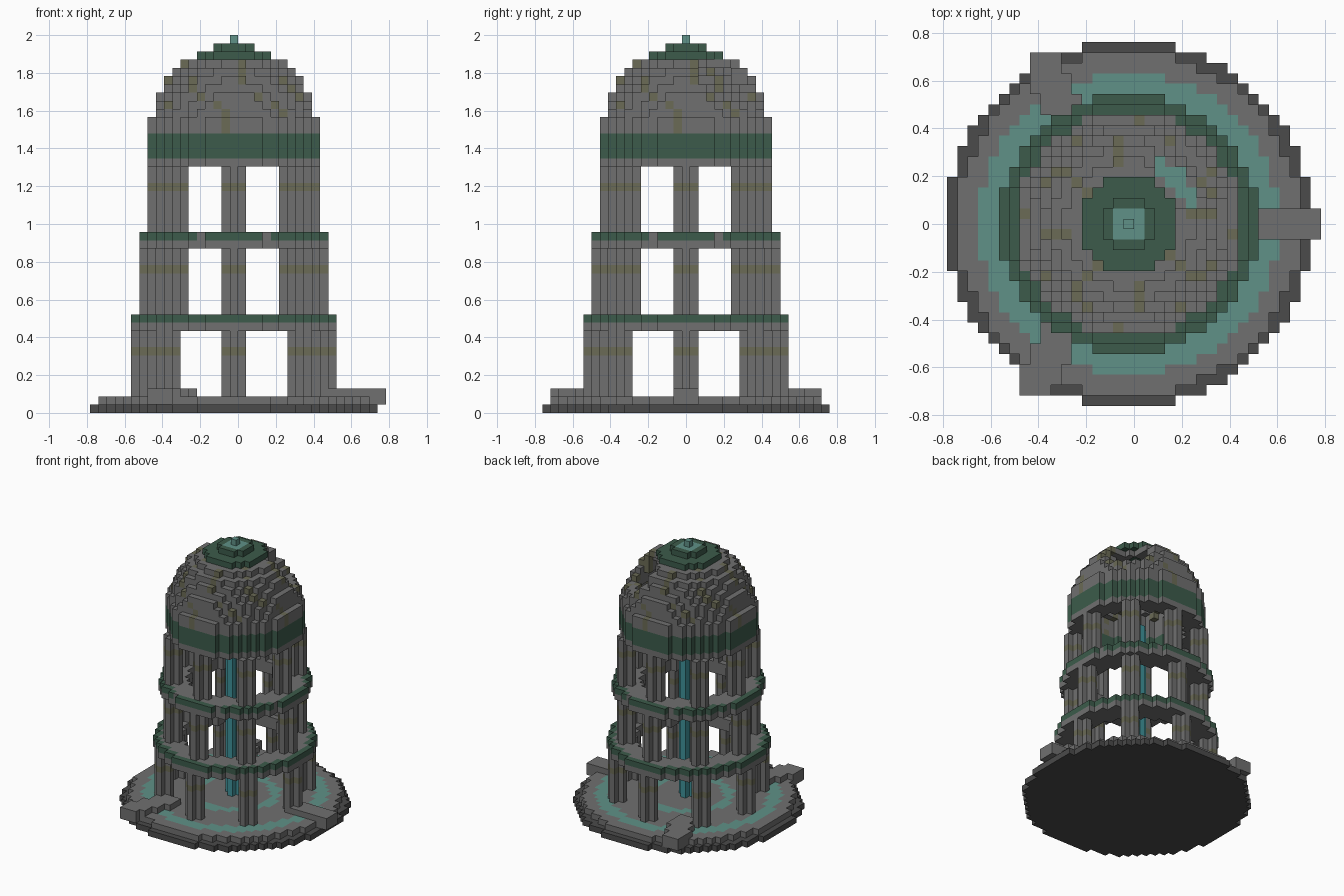
import bpy, bmesh
from math import cos, sin, pi, hypot, atan2
from mathutils import Vector

cube = bpy.data.objects.get("Cube")
if cube:
    bpy.data.objects.remove(cube, do_unlink=True)

S = 2 / 46                      # edge of one block
SHIFT = Vector((-S / 2, 0, 0))  # the tower axis sits half a block to the right side

COLOURS = {
    "stone": (0.162, 0.162, 0.162),
    "dark_stone": (0.070, 0.070, 0.070),
    "moss_green": (0.045, 0.105, 0.070),
    "pale_teal": (0.115, 0.285, 0.245),
    "olive_lichen": (0.147, 0.147, 0.092),
    "deep_teal": (0.050, 0.290, 0.325),
}
MATS = {}
for label, rgb in COLOURS.items():
    m = bpy.data.materials.new(label)
    m.use_nodes = True
    m.diffuse_color = (*rgb, 1)
    m.node_tree.nodes["Principled BSDF"].inputs["Base Color"].default_value = (*rgb, 1)
    MATS[label] = m


def build(name, cells):
    """Make one blocky object from {(i, j, k): colour}, keeping only outer faces."""
    bm = bmesh.new()
    used = sorted(set(cells.values()))
    corners = {}

    def corner(p):
        key = tuple(round(c * 2) for c in p)
        if key not in corners:
            corners[key] = bm.verts.new(p * S + SHIFT)
        return corners[key]

    for cell, colour in cells.items():
        mid = Vector(cell) + Vector((0, 0, 0.5))
        for axis in range(3):
            for sign in (-1, 1):
                step = [0, 0, 0]
                step[axis] = sign
                if tuple(c + d for c, d in zip(cell, step)) in cells:
                    continue
                n = Vector(step) / 2
                u, v = Vector((0, 0, 0)), Vector((0, 0, 0))
                u[(axis + 1) % 3] = 0.5
                v[(axis + 2) % 3] = 0.5 * sign
                face = bm.faces.new([corner(mid + n + o) for o in (-u - v, u - v, u + v, v - u)])
                face.material_index = used.index(colour)
    mesh = bpy.data.meshes.new(name)
    bm.to_mesh(mesh)
    bm.free()
    for colour in used:
        mesh.materials.append(MATS[colour])
    ob = bpy.data.objects.new(name, mesh)
    bpy.context.collection.objects.link(ob)
    return ob


def ring(outer, inner, k, paint):
    """Blocks of one ring layer; paint gives the colour from the radius."""
    n = int(outer) + 1
    return {(i, j, k): paint(hypot(i, j))
            for i in range(-n, n + 1) for j in range(-n, n + 1)
            if inner <= hypot(i, j) <= outer}


PLUS = [(0, 0), (1, 0), (-1, 0), (0, 1), (0, -1)]
SQUARE = [(a, b) for a in (-1, 0, 1) for b in (-1, 0, 1)]

# Round base: dark foundation and paved floor with two teal rings
build("foundation", ring(17.5, 0, 0, lambda r: "dark_stone"))
build("floor", ring(16.5, 0, 1, lambda r: "pale_teal"
      if 12.5 < r <= 14.5 or 5.5 < r <= 7.2 else "stone"))

# Three fallen beams lying outward on the floor
for n, side in enumerate(("left", "back_right", "front_right")):
    a = n * 2 * pi / 3
    cells = {}
    for t in range(12, 18):
        # nudge keeps the half-way rounding stable
        ci, cj = round(t * cos(a) - 0.01 * (n - 1.5)), round(t * sin(a))
        for di, dj in SQUARE:
            for k in (1, 2):
                cells[ci + di, cj + dj, k] = "stone"
    build("fallen_beam_" + side, cells)

# Three storeys of eight columns
for level, (radius, k0) in enumerate(((11, 2), (10.2, 12), (9.4, 22))):
    for n in range(8):
        ci, cj = round(radius * cos(n * pi / 4)), round(radius * sin(n * pi / 4))
        build(f"column_{level + 1}_{n + 1}",
              {(ci + di, cj + dj, k): "olive_lichen" if k == k0 + 5 else "stone"
               for di, dj in PLUS for k in range(k0, k0 + 8)})

# Mossy balcony rings above the lower two storeys
for name, outer, rim, k in (("lower_ring", 12.5, 11.6, 10), ("middle_ring", 11.5, 10.8, 20)):
    cells = ring(outer, outer - 4, k, lambda r: "stone")
    cells.update(ring(outer, outer - 4, k + 1,
                      lambda r: "moss_green" if r > rim else "stone"))
    build(name, cells)

# Upper ring and green band that carry the dome
cells = ring(10.5, 7.5, 30, lambda r: "stone")
for k in (31, 32, 33):
    cells.update(ring(10.5, 8.5, k, lambda r: "moss_green"))
build("dome_band", cells)

# Broken dome shell with lichen veins
cells = {}
for k in range(34, 43):
    d2 = (k - 34) ** 2
    for i in range(-10, 11):
        for j in range(-10, 11):
            shell = 73 <= i * i + j * j + d2 <= 103 or (k < 36 and 73 <= i * i + j * j <= 110)
            hole = (i - 5.5) ** 2 + (j - 4.5) ** 2 + (k - 40.5) ** 2 < 13
            if shell and not hole:
                vein = (atan2(j, i) * 4 / pi + 0.12 * k + 0.15 * sin(k)) % 1 < 0.13
                cells[i, j, k] = "olive_lichen" if vein else "stone"
build("dome", cells)

# Stepped cap and its finial
cells = ring(4.5, 0, 43, lambda r: "moss_green")
cells.update(ring(2.5, 0, 44, lambda r: "pale_teal" if r < 1.5 else "moss_green"))
build("dome_cap", cells)
build("finial", {(0, 0, 45): "pale_teal"})

# Central pillar
build("central_pillar", {(i, j, k): "deep_teal" for i, j in PLUS for k in range(2, 31)})
